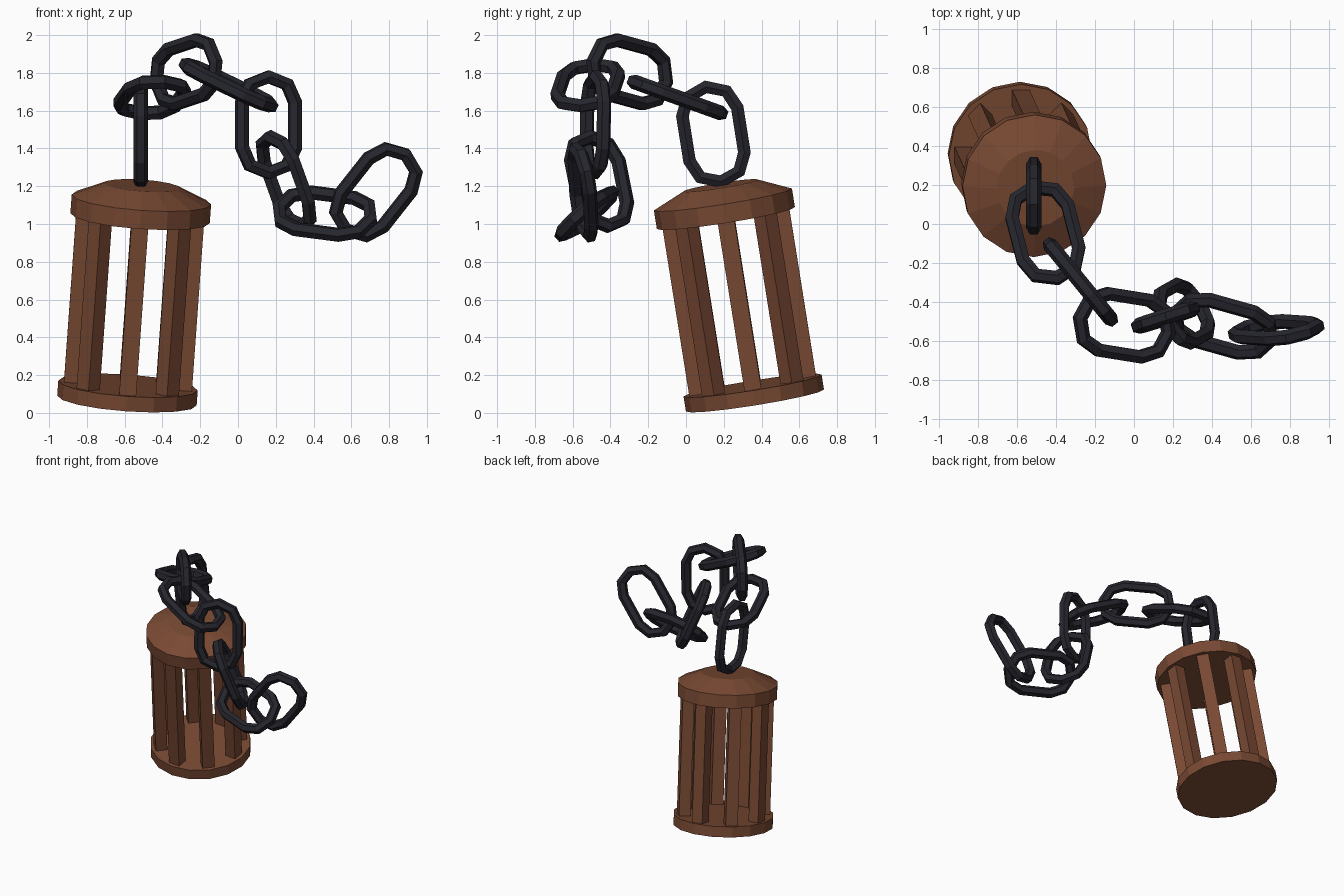
import bpy, bmesh, math
from mathutils import Vector, Matrix

if "Cube" in bpy.data.objects:
    bpy.data.objects.remove(bpy.data.objects["Cube"])


def material(name, rgb):
    m = bpy.data.materials.new(name)
    m.diffuse_color = (*rgb, 1)
    m.use_nodes = True
    m.node_tree.nodes["Principled BSDF"].inputs["Base Color"].default_value = m.diffuse_color
    return m


WOOD = material("brown_wood", (0.19, 0.067, 0.033))
IRON = material("dark_iron", (0.019, 0.019, 0.027))


def finish(name, bm, mat, matrix=Matrix()):
    bmesh.ops.recalc_face_normals(bm, faces=bm.faces)
    me = bpy.data.meshes.new(name)
    bm.to_mesh(me)
    bm.free()
    me.transform(matrix)
    me.materials.append(mat)
    ob = bpy.data.objects.new(name, me)
    bpy.context.collection.objects.link(ob)
    return ob


def bridge(bm, a, b):
    n = len(a)
    for i in range(n):
        j = (i + 1) % n
        bm.faces.new((a[i], a[j], b[j], b[i]))


def turned(name, profile, matrix, sides=16):
    """Stack of (radius, height) rings, closed at both ends."""
    bm = bmesh.new()
    rings = []
    for r, z in profile:
        rings.append([bm.verts.new((r * math.cos(i * math.tau / sides),
                                    r * math.sin(i * math.tau / sides), z))
                      for i in range(sides)])
    for a, b in zip(rings, rings[1:]):
        bridge(bm, a, b)
    bm.faces.new(rings[0])
    bm.faces.new(rings[-1])
    return finish(name, bm, WOOD, matrix)


# Leaning wooden cage
axis = Vector((0.071, -0.157, 0.985)).normalized()
lean = Matrix.Translation((-0.588, 0.365, 0.066)) @ \
    Vector((0, 0, 1)).rotation_difference(axis).to_matrix().to_4x4()
turned("cage_base", [(0.37, 0), (0.37, 0.08)], lean)
turned("cage_cap", [(0.37, 0.98), (0.37, 1.08), (0.2, 1.155)], lean)
for i in range(8):
    bm = bmesh.new()
    bmesh.ops.create_cube(bm, size=1, matrix=Matrix.Rotation(i * math.tau / 8, 4, 'Z')
                          @ Matrix.Translation((0.297, 0, 0.53))
                          @ Matrix.Diagonal((0.085, 0.09, 0.94, 1)))
    finish(f"cage_bar_{i + 1}", bm, WOOD, lean)


def link(name, centre, along, across, half=0.12, rx=0.147, ry=0.134, tube=0.039):
    """Ten-cornered chain link with a six-sided section."""
    u = Vector(along).normalized()
    v = Vector(across)
    v = (v - u * v.dot(u)).normalized()
    frame = Matrix((v, u, v.cross(u))).transposed().to_4x4()
    bm = bmesh.new()
    rings = []
    for end in (0, 1):
        for k in range(5):
            a = math.pi * (end + k / 4)
            c = Vector((rx * math.cos(a), ry * math.sin(a) + half * (1 - 2 * end), 0))
            # corner direction is the bisector of neighbouring segments
            b = math.pi * (end + (0.06, 0.25, 0.5, 0.75, 0.94)[k])
            out = Vector((math.cos(b), math.sin(b), 0))
            rings.append([bm.verts.new(c + out * tube * math.cos(t) + Vector((0, 0, tube * math.sin(t))))
                          for t in (math.tau * (s + 0.5) / 6 for s in range(6))])
    for i in range(len(rings)):
        bridge(bm, rings[i - 1], rings[i])
    finish(name, bm, IRON, Matrix.Translation(centre) @ frame)


# Chain, from the cage to its free end: centre, long direction, wide direction
CHAIN = [
    ((-0.515, 0.145, 1.475), (0, -0.157, 0.985), (0, 1, 0)),
    ((-0.455, -0.045, 1.67), (0.13, -0.5, 0.18), (1, 0, 0)),
    ((-0.275, -0.298, 1.805), (0.36, -0.44, 0.12), (0, 0, 1)),
    ((-0.05, -0.52, 1.735), (0.5, -0.08, -0.24), (0, 1, 0.1)),
    ((0.162, -0.48, 1.525), (0, 0.02, 1), (0.95, 0.3, 0)),
    ((0.255, -0.46, 1.225), (0.18, 0.1, -0.5), (0.5, -0.8, 0)),
    ((0.46, -0.525, 1.055), (1, -0.28, -0.13), (0, 0.74, 0.67)),
    ((0.73, -0.545, 1.168), (0.3, -0.02, 0.38), (0.82, 0.28, -0.58)),
]
for i, (c, u, v) in enumerate(CHAIN):
    link(f"chain_link_{i + 1}", c, u, v)
